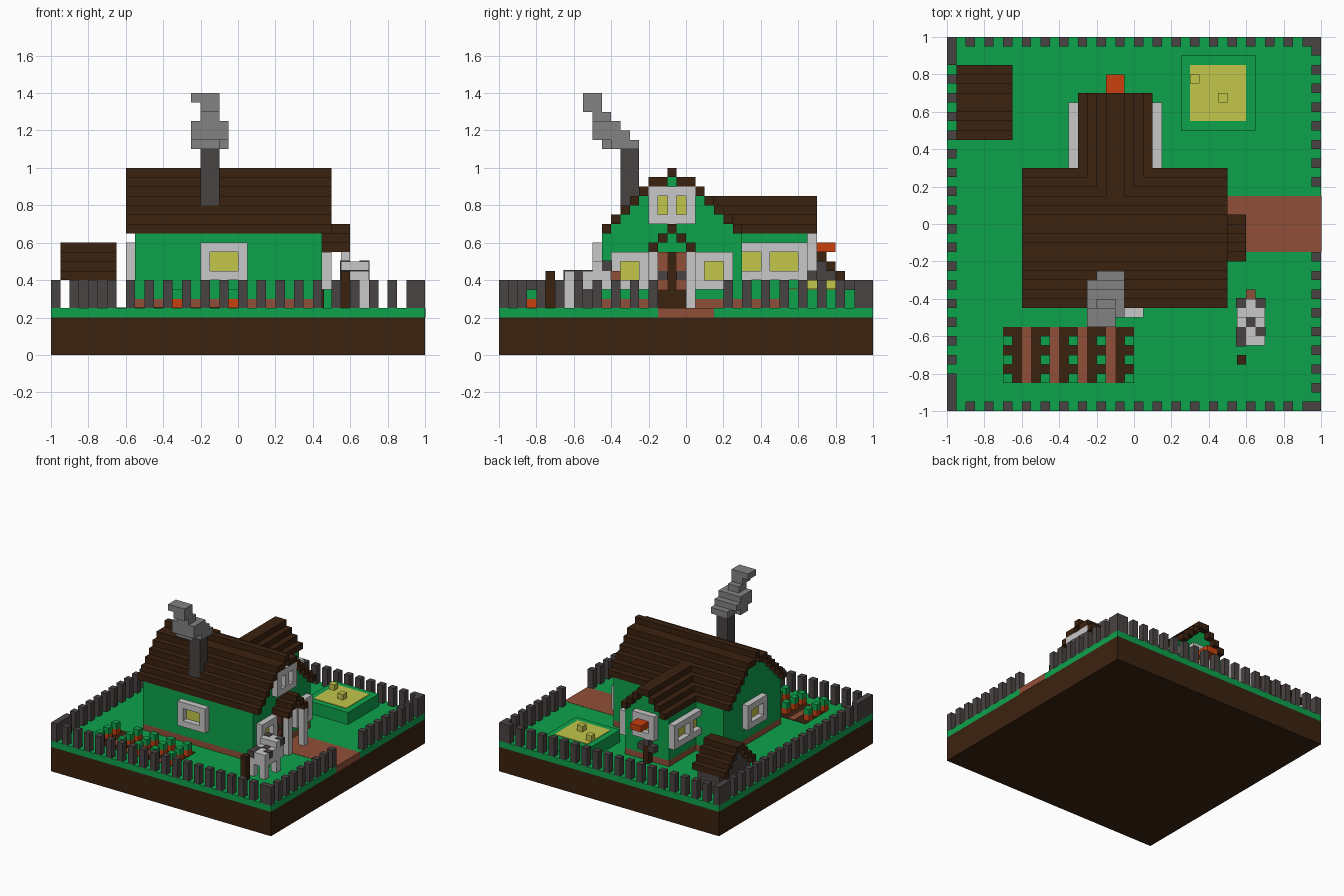
import bpy, bmesh

if "Cube" in bpy.data.objects:
    bpy.data.objects.remove(bpy.data.objects["Cube"])

U = 0.05  # block size


def material(name, hexcode):
    m = bpy.data.materials.new(name)
    c = [int(hexcode[i:i + 2], 16) / 255 for i in (0, 2, 4)]
    m.diffuse_color = [v / 12.92 if v < 0.04045 else ((v + 0.055) / 1.055) ** 2.4 for v in c] + [1]
    m.use_nodes = True
    m.node_tree.nodes["Principled BSDF"].inputs["Base Color"].default_value = m.diffuse_color
    return m


BROWN = material("dark_brown", "3b2210")
GREEN = material("green", "0da24b")
CHAR = material("charcoal", "4a4343")
WHITE = material("pale_grey", "c8c8c8")
RED = material("red_brown", "904f37")
YELLOW = material("yellow", "c3c64a")
SMOKE = material("smoke_grey", "828282")
ORANGE = material("orange", "c8400f")


def finish(name, bm, mat):
    bmesh.ops.recalc_face_normals(bm, faces=bm.faces)
    me = bpy.data.meshes.new(name)
    bm.to_mesh(me)
    bm.free()
    me.materials.append(mat)
    bpy.context.collection.objects.link(bpy.data.objects.new(name, me))


def boxes(name, mat, *specs):
    """One object from boxes given as (x0, x1, y0, y1, z0, z1)."""
    bm = bmesh.new()
    for s in specs:
        vs = bmesh.ops.create_cube(bm, size=1)["verts"]
        for v in vs:
            for k in range(3):
                v.co[k] = s[2 * k] if v.co[k] < 0 else s[2 * k + 1]
    finish(name, bm, mat)


def along(axis, a0, a1, u0, u1, z0, z1):
    """Box with its a-range on the given axis and u-range on the other."""
    return (a0, a1, u0, u1, z0, z1) if axis == "x" else (u0, u1, a0, a1, z0, z1)


def stepped_roof(name, axis, a0, a1, lo, steps, centre, z0):
    """Stair-stepped gable roof; steps are tread widths in blocks up to the ridge."""
    hi = lo + U * (2 * sum(steps) + centre)
    specs, off = [], 0
    for i, w in enumerate(steps):
        z = z0 + U * i
        for u in (lo + off, hi - off - U * w):
            specs.append(along(axis, a0, a1, u, u + U * w, z, z + U))
        off += U * w
    z = z0 + U * len(steps)
    specs.append(along(axis, a0, a1, lo + off, hi - off, z, z + U))
    boxes(name, BROWN, *specs)


def gable_walls(name, mat, axis, a0, a1, lo, steps, centre, z0, base):
    """Solid walls whose gable follows the underside of a stepped roof."""
    hi = lo + U * (2 * sum(steps) + centre)
    left, right, off = [(lo, base)], [(hi, base)], 0
    for i, w in enumerate(list(steps) + [0]):
        z = z0 + U * i
        for side, sgn, o in ((left, 1, lo), (right, -1, hi)):
            side.append((o + sgn * off, z))
            if w:
                side.append((o + sgn * (off + U * w), z))
        off += U * w
    pts = left + right[::-1]
    bm = bmesh.new()
    f = bm.faces.new([bm.verts.new((a0, u, z) if axis == "x" else (u, a0, z)) for u, z in pts])
    new = bmesh.ops.extrude_face_region(bm, geom=[f])["geom"]
    d = (a1 - a0, 0, 0) if axis == "x" else (0, a1 - a0, 0)
    bmesh.ops.translate(bm, vec=d, verts=[v for v in new if isinstance(v, bmesh.types.BMVert)])
    finish(name, bm, mat)


def window(name, axis, face, side, u0, u1, z0, z1, panes):
    """Raised frame on a wall, with panes (u ranges) set back inside it."""
    a0, a1 = sorted((face, face + side * U))
    g0, g1 = sorted((face, face + side * 0.005))
    zb, zt = z0 + U, z1 - U
    bars = [(u0, u1, z0, zb), (u0, u1, zt, z1)]
    edge = u0
    for p0, p1 in panes + [(u1, u1)]:
        if p0 - edge > 0.001:
            bars.append((edge, p0, zb, zt))
        edge = p1
    boxes(name + "_frame", WHITE, *[along(axis, a0, a1, *b) for b in bars])
    boxes(name + "_glass", YELLOW, *[along(axis, g0, g1, p0, p1, zb, zt) for p0, p1 in panes])


# Ground
boxes("soil_base", BROWN, (-1, 1, -1, 1, 0, 0.2))
boxes("lawn", GREEN, (-1, 1, -1, 1, 0.2, 0.25))
boxes("path", RED, (0.45, 1.002, -0.15, 0.15, 0.2, 0.252))

# Fence: spaced posts on four sides, solid runs at the left corners
posts = []
for k in range(19):
    p = -0.9 + 0.1 * k
    for y in (-1, 0.95):
        posts.append((p, p + U, y, y + U, 0.25, 0.4))
    if not -0.16 < p < 0.14:
        posts.append((0.95, 1, p, p + U, 0.25, 0.4))
for k in range(16):
    p = -0.75 + 0.1 * k
    posts.append((-1, -0.95, p, p + U, 0.25, 0.4))
posts += [(0.95, 1, y, y + U, 0.25, 0.4) for y in (-1, 0.95)]
posts += [(-1, -0.95, -1, -0.8, 0.25, 0.4), (-1, -0.95, 0.85, 1, 0.25, 0.4)]
boxes("fence", CHAR, *posts)

# Main house
MAIN = (-0.45, [1, 1, 1, 1, 1, 2], 1, 0.65)
boxes("house_footing", RED, (-0.55, 0.45, -0.45, 0.3, 0.25, 0.3))
gable_walls("house_walls", GREEN, "x", -0.55, 0.45, *MAIN, 0.3)
stepped_roof("house_roof", "x", -0.6, 0.5, *MAIN)
window("front_window", "y", -0.45, -1, -0.2, 0.05, 0.4, 0.6, [(-0.15, 0.0)])
window("left_window", "x", -0.55, -1, -0.2, 0.05, 0.4, 0.6, [(-0.15, 0.0)])
window("door_side_window_a", "x", 0.45, 1, -0.4, -0.2, 0.35, 0.55, [(-0.35, -0.25)])
window("door_side_window_b", "x", 0.45, 1, 0.05, 0.25, 0.35, 0.55, [(0.1, 0.2)])
window("attic_window", "x", 0.45, 1, -0.2, 0.05, 0.7, 0.9, [(-0.15, -0.1), (-0.05, 0.0)])

# Rear wing
WING = (-0.3, [1, 1, 1], 2, 0.65)
boxes("wing_footing", RED, (-0.3, 0.1, 0.3, 0.65, 0.25, 0.3))
gable_walls("wing_walls", GREEN, "y", 0.3, 0.65, *WING, 0.3)
stepped_roof("wing_roof", "y", 0.1, 0.7, *WING)
for side, face in ((-1, -0.3), (1, 0.1)):
    window("wing_window", "x", face, side, 0.3, 0.65, 0.4, 0.6, [(0.3, 0.4), (0.45, 0.6)])
window("back_window", "y", 0.65, 1, -0.2, 0.0, 0.45, 0.65, [(-0.15, -0.05)])
boxes("window_ledge", ORANGE, (-0.15, -0.05, 0.66, 0.8, 0.55, 0.6))
boxes("log_stack_dark", CHAR, (-0.2, -0.15, 0.65, 0.7, 0.35, 0.4),
      (-0.1, -0.05, 0.65, 0.7, 0.35, 0.4), (-0.15, -0.1, 0.65, 0.7, 0.4, 0.45))
boxes("log_stack_brown", BROWN, (-0.15, -0.1, 0.65, 0.7, 0.25, 0.4))

# Door and porch
boxes("door", BROWN, (0.45, 0.46, -0.15, 0, 0.25, 0.55))
boxes("door_panels", RED, *[(0.46, 0.467, y, y + U, 0.35, 0.55) for y in (-0.15, -0.05)])
boxes("door_handles", CHAR, *[(0.467, 0.475, y, y + U, 0.4, 0.45) for y in (-0.15, -0.05)])
stepped_roof("porch_roof", "x", 0.45, 0.6, -0.2, [1, 1], 1, 0.55)
boxes("porch_pillars", WHITE, *[(0.55, 0.6, y, y + U, 0.25, 0.55) for y in (-0.2, 0.0)])

# Chimney and drifting smoke
boxes("chimney", CHAR, (-0.2, -0.1, -0.35, -0.25, 0.75, 1.1))
boxes("smoke", SMOKE,
      (-0.2, -0.05, -0.4, -0.25, 1.1, 1.15),
      (-0.25, -0.05, -0.5, -0.3, 1.15, 1.2),
      (-0.25, -0.05, -0.5, -0.35, 1.2, 1.25),
      (-0.25, -0.1, -0.45, -0.35, 1.1, 1.15),
      (-0.2, -0.1, -0.5, -0.4, 1.25, 1.3),
      (-0.2, -0.1, -0.55, -0.45, 1.3, 1.35),
      (-0.25, -0.1, -0.55, -0.45, 1.35, 1.4))

# Shed
SHED = (0.45, [1, 1, 1], 2, 0.4)
gable_walls("shed_walls", CHAR, "x", -0.9, -0.7, *SHED, 0.25)
stepped_roof("shed_roof", "x", -0.95, -0.65, *SHED)

# Vegetable patch
boxes("patch_soil", BROWN, (-0.7, 0, -0.85, -0.55, 0.24, 0.253))
boxes("patch_furrows", RED, *[(x, x + U, -0.85, -0.55, 0.245, 0.257) for x in (-0.6, -0.45, -0.3, -0.15)])
spots = [(x, y) for x in (-0.7, -0.5, -0.35, -0.2, -0.05) for y in (-0.85, -0.75, -0.65)]
boxes("carrots", ORANGE, *[(x, x + U, y, y + U, 0.25, 0.3) for x, y in spots])
boxes("carrot_leaves", GREEN, *[(x, x + U, y, y + U, 0.3, 0.35) for x, y in spots])

# Hay bed
boxes("hay_bed", GREEN, (0.25, 0.65, 0.5, 0.9, 0.25, 0.35))
boxes("hay", YELLOW, (0.3, 0.6, 0.55, 0.85, 0.34, 0.354))
boxes("hay_bales", YELLOW, (0.3, 0.35, 0.75, 0.8, 0.35, 0.4), (0.45, 0.5, 0.65, 0.7, 0.35, 0.4))

# Cow and stake
boxes("cow_body", WHITE, (0.55, 0.7, -0.65, -0.5, 0.35, 0.45), (0.55, 0.7, -0.5, -0.4, 0.35, 0.5))
boxes("cow_legs", WHITE, *[(x, x + U, y, y + U, 0.25, 0.35) for x in (0.55, 0.65) for y in (-0.65, -0.5)])
boxes("cow_nose", RED, (0.6, 0.65, -0.4, -0.35, 0.4, 0.45))
boxes("cow_spots", CHAR,
      (0.6, 0.65, -0.55, -0.5, 0.42, 0.454), (0.65, 0.704, -0.6, -0.55, 0.4, 0.454),
      (0.546, 0.6, -0.654, -0.55, 0.4, 0.454),
      (0.546, 0.6, -0.45, -0.396, 0.45, 0.504), (0.65, 0.704, -0.45, -0.396, 0.45, 0.504))
boxes("stake", BROWN, (0.55, 0.6, -0.75, -0.7, 0.25, 0.45))
